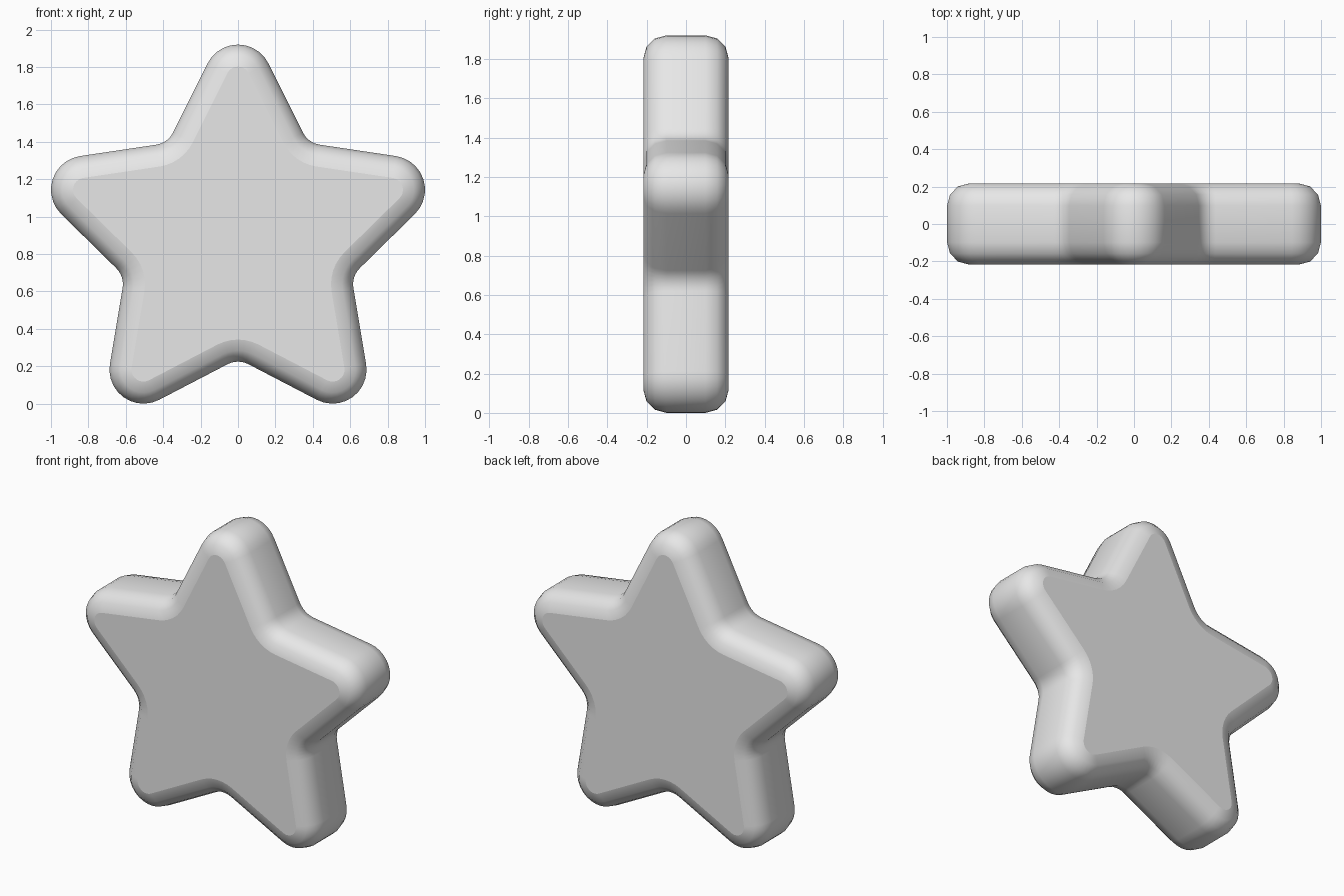
import bpy
import bmesh
from math import sin, cos, pi, radians

cube = bpy.data.objects.get("Cube")
if cube:
    bpy.data.objects.remove(cube, do_unlink=True)

# Star proportions
TIP_DIST, TIP_R = 0.86, 0.182        # arm tip arc: distance from centre, radius
VALLEY_R = 0.12                      # fillet radius between arms
EDGE = radians(63.5)                 # arm edge normal, measured from the arm axis
HALF_DEPTH, BEVEL = 0.217, 0.118
TIP_SEGS, VALLEY_SEGS, BEVEL_SEGS = 10, 6, 3
CENTRE_Z = TIP_DIST * cos(pi / 5) + TIP_R
VALLEY_DIST = (TIP_DIST * cos(EDGE) + TIP_R + VALLEY_R) / cos(EDGE - pi / 5)


def outline(inset):
    """Rounded star outline shrunk by inset, as (x, z) points."""
    points = []
    for arm in range(5):
        axis = pi / 2 + arm * 2 * pi / 5
        valley = axis + pi / 5
        for i in range(TIP_SEGS + 1):
            n = axis - EDGE + 2 * EDGE * i / TIP_SEGS
            r = TIP_R - inset
            points.append((TIP_DIST * cos(axis) + r * cos(n),
                           TIP_DIST * sin(axis) + r * sin(n)))
        spread = EDGE - pi / 5
        for i in range(VALLEY_SEGS + 1):
            n = valley + spread - 2 * spread * i / VALLEY_SEGS
            r = VALLEY_R + inset
            points.append((VALLEY_DIST * cos(valley) - r * cos(n),
                           VALLEY_DIST * sin(valley) - r * sin(n)))
    return points


# Edge profile from the front face to the back face: (inset, y)
quarter = []
for i in range(BEVEL_SEGS + 1):
    a = pi / 2 * i / BEVEL_SEGS
    quarter.append((BEVEL * (1 - sin(a)), HALF_DEPTH - BEVEL + BEVEL * cos(a)))
profile = [(d, -y) for d, y in quarter] + quarter[::-1]

# Star body: stacked outlines bridged into walls and capped
bm = bmesh.new()
rings = [[bm.verts.new((x, y, z + CENTRE_Z)) for x, z in outline(d)]
         for d, y in profile]
for a, b in zip(rings, rings[1:]):
    for i in range(len(a)):
        j = (i + 1) % len(a)
        bm.faces.new((a[i], a[j], b[j], b[i])).smooth = True
for ring in (rings[0], rings[-1]):
    cap = bm.faces.new(ring)
    for edge in cap.edges:
        edge.smooth = False
bmesh.ops.recalc_face_normals(bm, faces=bm.faces)

mesh = bpy.data.meshes.new("star_body")
bm.to_mesh(mesh)
bm.free()
star = bpy.data.objects.new("star_body", mesh)
bpy.context.collection.objects.link(star)

# Plain light grey material
grey = bpy.data.materials.new("light_grey")
grey.use_nodes = True
colour = (0.8, 0.8, 0.8, 1.0)
grey.diffuse_color = colour
grey.node_tree.nodes["Principled BSDF"].inputs["Base Color"].default_value = colour
mesh.materials.append(grey)
